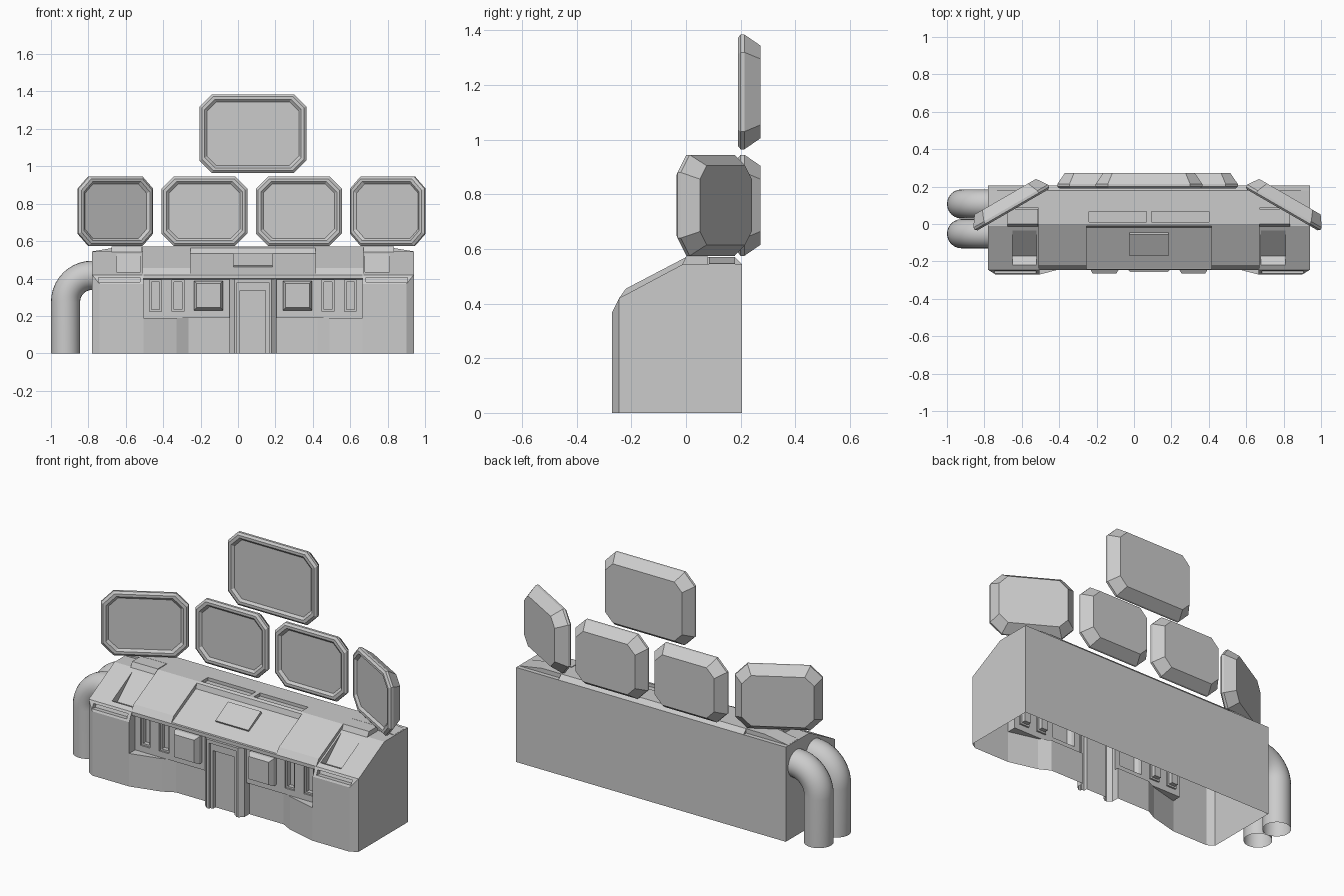
import bpy, bmesh
from math import sin, cos, pi, radians
from mathutils import Matrix, Vector

if "Cube" in bpy.data.objects:
    bpy.data.objects.remove(bpy.data.objects["Cube"])

CX = 0.08  # mirror centre of the building


def make(name, bm):
    bmesh.ops.recalc_face_normals(bm, faces=bm.faces)
    me = bpy.data.meshes.new(name)
    bm.to_mesh(me)
    bm.free()
    ob = bpy.data.objects.new(name, me)
    bpy.context.collection.objects.link(ob)
    return ob


def loft(name, rings):
    """Closed solid through rings with equal point counts."""
    bm = bmesh.new()
    loops = [[bm.verts.new(p) for p in r] for r in rings]
    n = len(loops[0])
    for a, b in zip(loops, loops[1:]):
        for i in range(n):
            j = (i + 1) % n
            bm.faces.new((a[i], a[j], b[j], b[i]))
    bm.faces.new(loops[0])
    bm.faces.new(loops[-1])
    return make(name, bm)


def side_prism(name, yz, x0, x1):
    return loft(name, [[(x, y, z) for y, z in yz] for x in (x0, x1)])


def plan_prism(name, xy, z0, z1):
    return loft(name, [[(x, y, z) for x, y in xy] for z in (z0, z1)])


def front_prism(name, xz, y0, y1):
    return loft(name, [[(x, y, z) for x, z in xz] for y in (y0, y1)])


def rect(x0, x1, z0, z1, y, i=0.0):
    return [(x0 + i, y, z0 + i), (x1 - i, y, z0 + i), (x1 - i, y, z1 - i), (x0 + i, y, z1 - i)]


def span(s, a, b):
    return (a, b) if s > 0 else (-b, -a)


# Main hall: long roof and set-back front wall
body = side_prism("building", [
    (.205, 0), (.205, .545), (.18, .57), (0, .57), (-.22, .455), (-.245, .42), (-.245, .40),
    (-.215, .395), (-.215, .19), (-.19, .19), (-.19, 0)], -.59, .59)
ops = []


def add(ob):
    ops.append((ob, 'UNION'))


def cut(ob):
    ops.append((ob, 'DIFFERENCE'))


# Sunken centre of the roof with a raised hatch
cut(side_prism("roof_cut", [(-.3, .425), (-.235, .425), (-.02, .535), (0, .6), (-.3, .6)], -.335, .335))
add(side_prism("hatch", [(-.155, .44), (-.17, .47), (-.055, .535), (-.04, .51)], -.105, .105))

for s in (1, -1):
    # End block with sloped roof
    add(side_prism("end_block", [(.205, 0), (.205, .545), (-.01, .545), (-.245, .42),
                                 (-.27, .37), (-.27, 0)], *span(s, .585, .86)))
    cut(plan_prism("corner_cut", [(s * .82, -.27), (s * .86, -.245), (s * .9, -.22),
                                  (s * .9, -.32), (s * .82, -.32)], -.1, .7))
    # Ridge falling to the end, and the flat roof box
    add(front_prism("ridge", [(s * .57, .53), (s * .57, .57), (s * .71, .57),
                              (s * .855, .546), (s * .855, .53)], .085, .18))
    add(side_prism("roof_box", [(-.02, .53), (0, .572), (.08, .572), (.08, .53)], *span(s, .592, .755)))
    # Roof notch and eave vent
    cut(side_prism("notch", [(-.222, .435), (-.17, .41), (-.03, .536), (-.05, .58), (-.23, .5)],
                   *span(s, .60, .73)))
    cut(side_prism("vent", [(-.3, .384), (-.3, .410), (-.225, .405), (-.235, .379)], *span(s, .605, .825)))
    # Lower wall flaring inwards to the door
    add(plan_prism("lower_wall", [(s * .6, -.27), (s * .585, -.27), (s * .41, -.225), (s * .34, -.188),
                                  (s * .34, .1), (s * .6, .1)], 0, .19))
    # Square raised window and two slit windows
    x0, x1 = span(s, .16, .315)
    add(loft("window", [rect(x0, x1, .23, .388, -.2), rect(x0, x1, .23, .388, -.24),
                        rect(x0, x1, .23, .388, -.265, .014)]))
    for a in (.37, .49):
        x0, x1 = span(s, a, a + .062)
        cut(loft("slit", [rect(x0, x1, .225, .392, -.23), rect(x0, x1, .225, .392, -.205),
                          rect(x0, x1, .225, .392, -.205, .01), rect(x0, x1, .225, .392, -.18, .01)]))
    # Long slot on the flat roof
    x0, x1 = span(s, .014, .32)
    cut(plan_prism("slot", [(x0, .01), (x1, .01), (x1, .068), (x0, .068)], .552, .62))

# Door frame and stepped doorway
add(plan_prism("door_frame", [(-.125, -.1), (-.125, -.235), (-.1, -.256), (.1, -.256),
                              (.125, -.235), (.125, -.1)], 0, .398))
for hw, top, depth in ((.085, .378, -.245), (.068, .335, -.222)):
    cut(loft("doorway", [rect(-hw, hw, -.1, top, y) for y in (-.3, depth)]))

# Combine the building parts
for ob, op in ops:
    ob.hide_render = True
    m = body.modifiers.new(op, 'BOOLEAN')
    m.operation = op
    m.solver = 'EXACT'
    m.object = ob
bpy.context.view_layer.update()
mesh = bpy.data.meshes.new_from_object(body.evaluated_get(bpy.context.evaluated_depsgraph_get()))
body.modifiers.clear()
body.data = mesh
for ob, _ in ops:
    bpy.data.objects.remove(ob)

# The building is an open shell underneath
bm = bmesh.new()
bm.from_mesh(mesh)
floor = [f for f in bm.faces if all(abs(v.co.z) < 1e-4 for v in f.verts)]
bmesh.ops.delete(bm, geom=floor, context='FACES')
bmesh.ops.translate(bm, verts=bm.verts, vec=(CX, 0, 0))
bm.to_mesh(mesh)
bm.free()


# Display panels: octagonal slabs with a rimmed front and tapered back
def panel(name, centre, w, h, turn=0):
    rings = []
    for inset, y in ((.04, .012), (.027, 0), (.012, 0), (0, .01), (0, .024), (.04, .082)):
        a, b, c = w / 2 - inset, h / 2 - inset, .065 - inset * .4
        rings.append([(x, y, z) for x, z in (
            (-a + c, -b), (a - c, -b), (a, -b + c), (a, b - c),
            (a - c, b), (-a + c, b), (-a, b - c), (-a, -b + c))])
    ob = loft(name, rings)
    ob.data.transform(Matrix.Translation(Vector(centre)) @ Matrix.Rotation(radians(turn), 4, 'Z'))


panel("top_panel", (.08, .19, 1.175), .57, .42)
for s, side in ((-1, "left"), (1, "right")):
    panel(side + "_middle_panel", (.0725 + s * .2525, .19, .76), .46, .37)
    panel(side + "_outer_panel", (.0725 + s * .72, .075, .76), .46, .37, -30 * s)

# Two bent pipes on the left end
for name, y in (("front_pipe", -.052), ("back_pipe", .107)):
    path = [(-.922, 0)] + [(-.78 - .142 * cos(t), .275 + .142 * sin(t))
                           for t in (i * pi / 20 for i in range(11))] + [(-.76, .417)]
    bm = bmesh.new()
    loops = []
    for i, (x, z) in enumerate(path):
        t = min(max(i - 1, 0), 10) * pi / 20
        loops.append([bm.verts.new((x - .078 * cos(t) * cos(k * pi / 12), y + .078 * sin(k * pi / 12),
                                    z + .078 * sin(t) * cos(k * pi / 12))) for k in range(24)])
    for a, b in zip(loops, loops[1:]):
        for k in range(24):
            bm.faces.new((a[k], a[k - 1], b[k - 1], b[k])).smooth = True
    make(name, bm)
